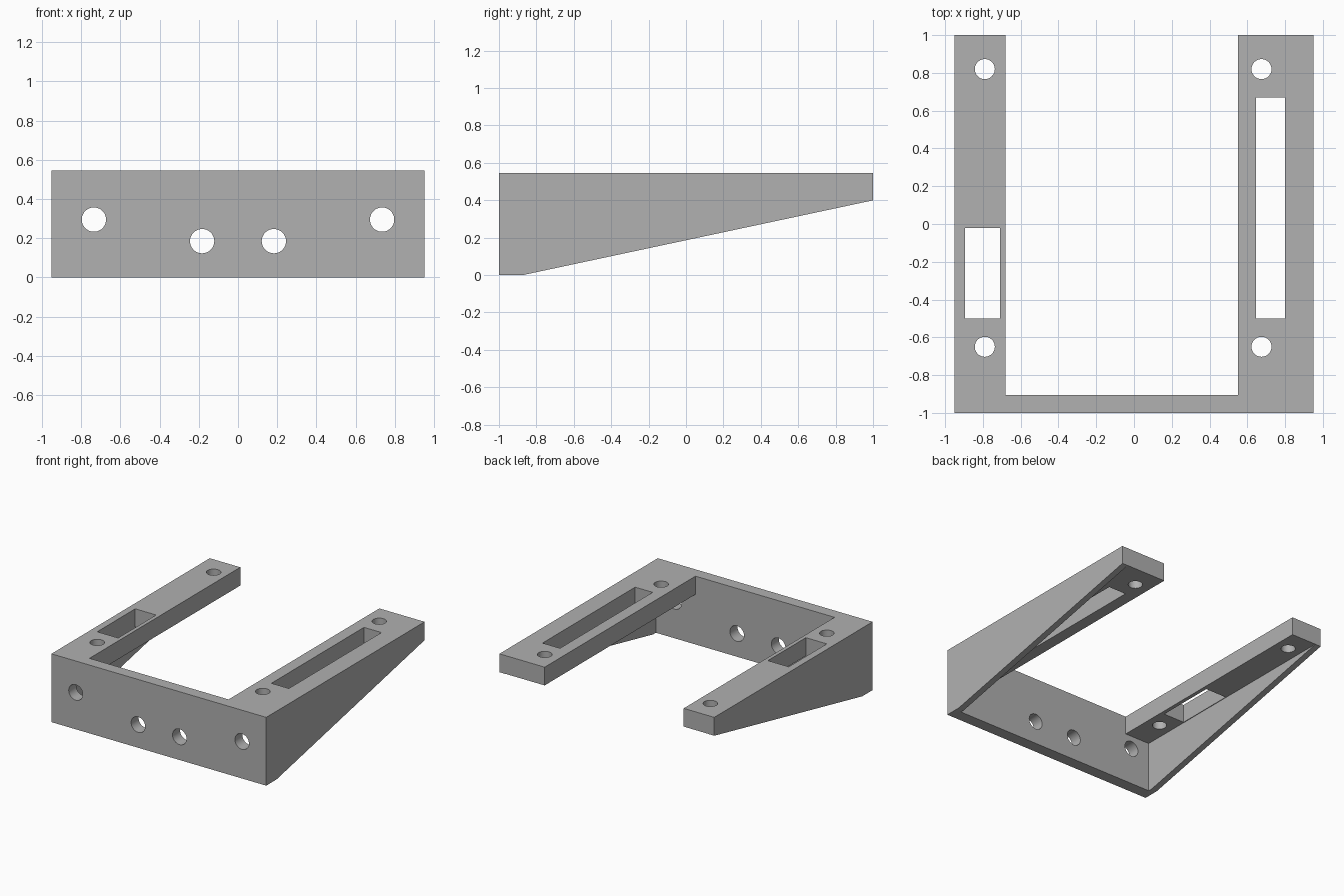
import bpy
import bmesh
import math

if "Cube" in bpy.data.objects:
    bpy.data.objects.remove(bpy.data.objects["Cube"])

grey = bpy.data.materials.new("mid_grey")
grey.diffuse_color = (0.44, 0.44, 0.44, 1)
grey.use_nodes = True
grey.node_tree.nodes["Principled BSDF"].inputs["Base Color"].default_value = grey.diffuse_color


def add_object(name, bm):
    bmesh.ops.recalc_face_normals(bm, faces=bm.faces)
    mesh = bpy.data.meshes.new(name)
    bm.to_mesh(mesh)
    bm.free()
    mesh.materials.append(grey)
    obj = bpy.data.objects.new(name, mesh)
    bpy.context.collection.objects.link(obj)
    return obj


def box(name, x0, x1, y0, y1, z0, z1):
    bm = bmesh.new()
    bmesh.ops.create_cube(bm, size=1)
    for v in bm.verts:
        v.co = (x1 if v.co.x > 0 else x0,
                y1 if v.co.y > 0 else y0,
                z1 if v.co.z > 0 else z0)
    return add_object(name, bm)


def drill(name, radius, depth, location, rot_x=0):
    bm = bmesh.new()
    bmesh.ops.create_cone(bm, cap_ends=True, segments=48, radius1=radius,
                          radius2=radius, depth=depth)
    obj = add_object(name, bm)
    obj.location = location
    obj.rotation_euler.x = rot_x
    return obj


# Bracket body: tapered side profile extruded across the full width
HALF, TOP, ARM, INNER = 0.95, 0.546, 0.40, -0.905
profile = [(-1, 0), (-0.87, 0), (1, 0.399), (1, TOP), (-1, TOP)]
bm = bmesh.new()
face = bm.faces.new([bm.verts.new((-HALF, y, z)) for y, z in profile])
ext = bmesh.ops.extrude_face_region(bm, geom=[face])
bmesh.ops.translate(bm, vec=(2 * HALF, 0, 0),
                    verts=[g for g in ext["geom"] if isinstance(g, bmesh.types.BMVert)])
bracket = add_object("bracket", bm)

# Hollow under the arms, opening between them, and the two arm slots
cutters = [
    box("underside_cutter", -0.90, 0.90, INNER, 1.2, -0.2, ARM),
    box("opening_cutter", -0.68, 0.55, INNER, 1.2, -0.3, 0.9),
    box("short_slot_cutter", -0.895, -0.71, -0.50, -0.02, 0.3, 0.8),
    box("long_slot_cutter", 0.645, 0.80, -0.50, 0.67, 0.3, 0.8),
]

# Vertical screw holes in the arms
for x in (-0.79, 0.675):
    for y in (-0.65, 0.82):
        cutters.append(drill("arm_hole_cutter", 0.053, 0.5, (x, y, 0.5)))

# Horizontal holes through the front plate
for side in (-1, 1):
    for x, z in ((0.735, 0.295), (0.183, 0.185)):
        cutters.append(drill("plate_hole_cutter", 0.062, 0.4,
                             (side * x, -0.95, z), math.pi / 2))

# Cut everything out of the body
bpy.context.view_layer.objects.active = bracket
bracket.select_set(True)
for cutter in cutters:
    mod = bracket.modifiers.new("cut", 'BOOLEAN')
    mod.operation = 'DIFFERENCE'
    mod.solver = 'EXACT'
    mod.object = cutter
    bpy.ops.object.modifier_apply(modifier=mod.name)
for cutter in cutters:
    bpy.data.objects.remove(cutter, do_unlink=True)

bpy.ops.object.shade_smooth_by_angle(angle=math.radians(30))
